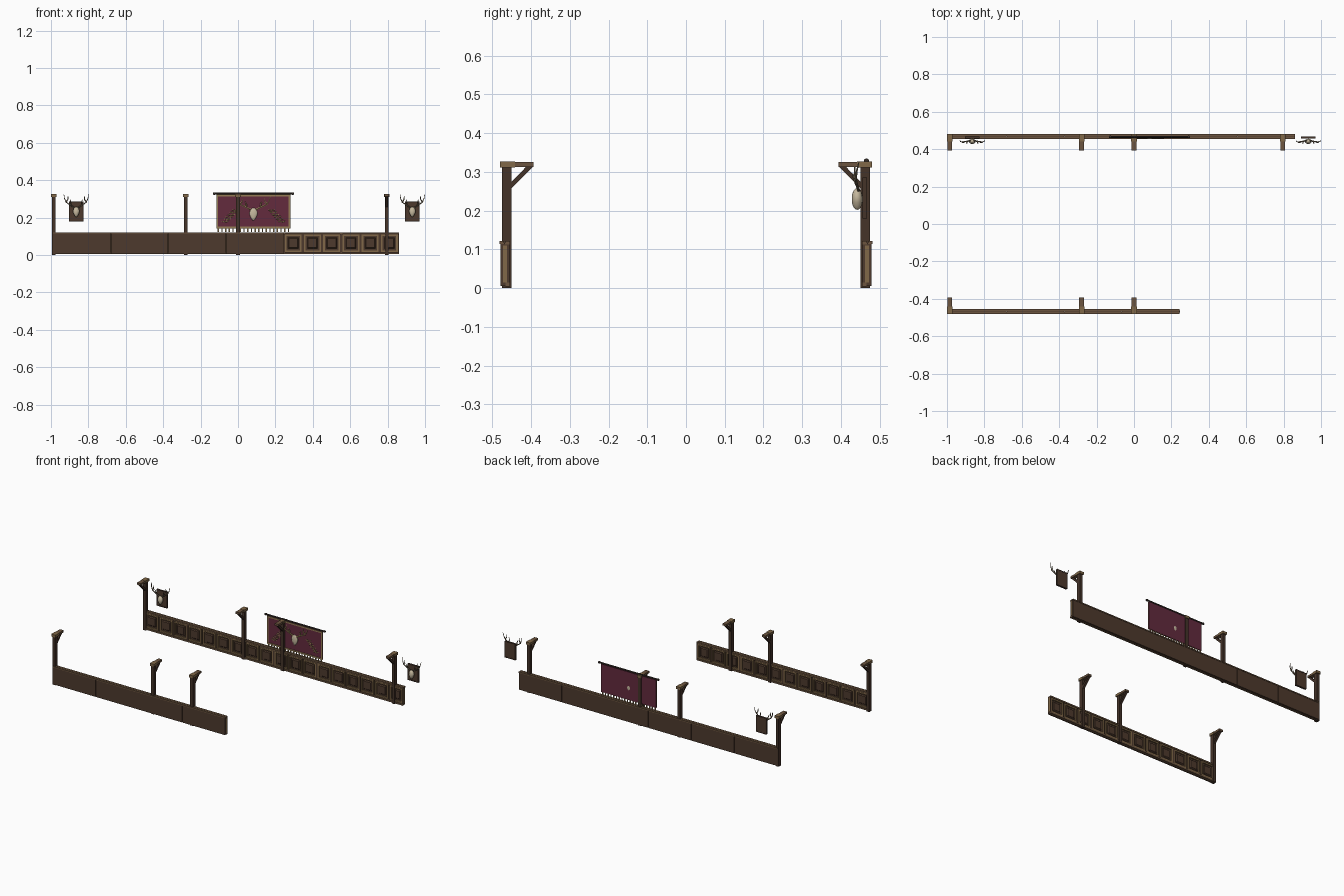
import bpy, bmesh, math
from mathutils import Vector, Matrix

cube = bpy.data.objects.get("Cube")
if cube:
    bpy.data.objects.remove(cube)


def make_mat(name, r, g, b):
    m = bpy.data.materials.new(name)
    m.use_nodes = True
    m.diffuse_color = (r, g, b, 1)
    m.node_tree.nodes["Principled BSDF"].inputs["Base Color"].default_value = (r, g, b, 1)
    return m


PLANK = make_mat("plank brown", .075, .042, .026)
POST = make_mat("dark post brown", .058, .033, .022)
RAIL = make_mat("rail brown", .15, .09, .05)
TRIM = make_mat("golden oak", .22, .14, .065)
CLOTH = make_mat("maroon cloth", .125, .024, .048)
GOLD = make_mat("old gold", .30, .20, .09)
BONE = make_mat("bone", .56, .48, .34)
ANTLER = make_mat("antler", .20, .155, .10)
IRON = make_mat("dark rod", .035, .025, .02)


def finish(bm, name, mat):
    bmesh.ops.recalc_face_normals(bm, faces=bm.faces)
    me = bpy.data.meshes.new(name)
    bm.to_mesh(me)
    bm.free()
    me.materials.append(mat)
    ob = bpy.data.objects.new(name, me)
    bpy.context.collection.objects.link(ob)
    return ob


def add_box(bm, x, y, z):
    """Box from three (low, high) ranges."""
    vs = bmesh.ops.create_cube(bm, size=1)["verts"]
    for v in vs:
        for i, (a, b) in enumerate((x, y, z)):
            v.co[i] = (a + b) / 2 + v.co[i] * (b - a)
    return vs


def boxes(name, mat, items):
    bm = bmesh.new()
    for it in items:
        add_box(bm, *it)
    return finish(bm, name, mat)


def frame(x, y, z, w):
    """Four bars around a rectangle."""
    (a, b), (c, d) = x, z
    return [((a, b), y, (c, c + w)), ((a, b), y, (d - w, d)),
            ((a, a + w), y, (c + w, d - w)), ((b - w, b), y, (c + w, d - w))]


def flip(ob, side):
    """Turn a back-side part into the matching front-side part."""
    if side < 0:
        ob.data.transform(Matrix.Scale(-1, 4, (0, 1, 0)))
        ob.data.flip_normals()


def smooth(ob):
    bpy.ops.object.select_all(action='DESELECT')
    ob.select_set(True)
    bpy.context.view_layer.objects.active = ob
    bpy.ops.object.shade_smooth_by_angle(angle=math.radians(50))


SECTION, START = .3085, -.99


# Panelled wall: plain outside, three framed panels per section inside
def wall(label, count, side):
    body, rails, trims, strips = [], [], [], []
    fields = bmesh.new()
    pitch = SECTION / 3
    for i in range(count):
        x0 = START + i * SECTION
        x1 = x0 + SECTION
        body.append(((x0 + .0012, x1 - .0012), (.465, .479), (.005, .116)))
        rails += [((x0, x1), (.455, .468), (.112, .121)),
                  ((x0, x1), (.470, .481), (.114, .121)),
                  ((x0, x1), (.454, .466), (.004, .014))]
        for x in (x0, x1 - .006):
            strips.append(((x, x + .006), (.456, .466), (.014, .112)))
        for k in range(3):
            p = x0 + k * pitch
            a, b = p + .006, p + pitch - .006
            trims += frame((a, b), (.457, .466), (.016, .110), .009)
            # raised centre field with sloping sides
            vs = add_box(fields, (a + .017, b - .017), (.459, .466), (.033, .093))
            mid = Vector(((a + b) / 2, 0, .063))
            for v in vs:
                if v.co.y < .46:
                    v.co.x = mid.x + (v.co.x - mid.x) * .8
                    v.co.z = mid.z + (v.co.z - mid.z) * .8
    end = START + count * SECTION
    for x in (START, end):
        trims.append(((x - .001, x + .001), (.462, .472), (.015, .110)))
    for ob in (boxes(label + "_wall_planks", PLANK, body),
               boxes(label + "_wall_rails", RAIL, rails),
               boxes(label + "_wall_stiles", PLANK, strips),
               boxes(label + "_wall_panel_frames", TRIM, trims),
               finish(fields, label + "_wall_raised_fields", PLANK)):
        flip(ob, side)


# Post with an inward bracket arm and diagonal brace
def post(label, x, side):
    column = boxes(label + "_column", POST, [((x - .01, x + .01), (.451, .475), (0, .313))])
    arm = boxes(label + "_arm", RAIL, [((x - .013, x + .013), (.394, .46), (.313, .326))])
    cap = boxes(label + "_cap", TRIM, [((x - .015, x + .015), (.442, .480), (.311, .327))])
    bm = bmesh.new()
    pts = [(.452, .256), (.452, .273), (.413, .313), (.396, .313)]
    f = bm.faces.new([bm.verts.new((x - .007, y, z)) for y, z in pts])
    ext = bmesh.ops.extrude_face_region(bm, geom=[f])["geom"]
    bmesh.ops.translate(bm, vec=(.014, 0, 0),
                        verts=[g for g in ext if isinstance(g, bmesh.types.BMVert)])
    brace = finish(bm, label + "_brace", POST)
    for ob in (column, arm, cap, brace):
        flip(ob, side)


# Tapered tubes, converted to mesh
def tubes(name, mat, paths, radius):
    cu = bpy.data.curves.new(name, 'CURVE')
    cu.dimensions = '3D'
    cu.bevel_depth = radius
    cu.bevel_resolution = 1
    cu.use_fill_caps = True
    for path in paths:
        sp = cu.splines.new('POLY')
        sp.points.add(len(path) - 1)
        for i, p in enumerate(path):
            sp.points[i].co = (*p, 1)
            sp.points[i].radius = 1 - .65 * i / (len(path) - 1)
    tmp = bpy.data.objects.new(name + "_path", cu)
    me = bpy.data.meshes.new_from_object(tmp)
    bpy.data.objects.remove(tmp)
    me.materials.clear()
    me.materials.append(mat)
    ob = bpy.data.objects.new(name, me)
    bpy.context.collection.objects.link(ob)
    smooth(ob)


def skull(name, x, y, z, half_w, half_d, half_h):
    bm = bmesh.new()
    bmesh.ops.create_uvsphere(bm, u_segments=14, v_segments=10, radius=1)
    for v in bm.verts:
        t = 1 if v.co.z > 0 else 1 + .4 * v.co.z
        v.co = Vector((x + v.co.x * half_w * t, y + v.co.y * half_d, z + v.co.z * half_h))
    smooth(finish(bm, name, BONE))


# Antler beam and tines, in units of full spread and height
BEAM = [(.15, 0, 0), (.5, -.1, .22), (.82, -.15, .42), (.95, -.1, .7), (1, 0, 1)]
TINES = [[(.45, -.1, .2), (.42, -.25, .42), (.5, -.3, .6)],
         [(.82, -.15, .42), (.68, -.2, .62), (.66, -.2, .86)]]


def antlers(name, mat, x, y, z, spread, height, depth, radius):
    paths = [[(x + s * a * spread, y + b * depth, z + c * height) for a, b, c in p]
             for s in (-1, 1) for p in [BEAM] + TINES]
    tubes(name, mat, paths, radius)


# Mounted skull on a plaque
def trophy(label, x):
    boxes(label + "_plaque", PLANK, [((x - .037, x + .037), (.458, .467), (.181, .284))])
    boxes(label + "_plaque_edge", POST, frame((x - .038, x + .038), (.456, .468), (.18, .285), .006))
    skull(label + "_skull", x, .442, .230, .018, .014, .028)
    antlers(label + "_antlers", ANTLER, x, .446, .252, .066, .072, .05, .0042)


# Hanging banner with border, fringe and emblem
def banner():
    x0, x1, z0, z1 = -.115, .28, .142, .322
    mid = (x0 + x1) / 2
    boxes("banner_cloth", CLOTH, [((x0, x1), (.464, .469), (z0, z1))])
    boxes("banner_border", GOLD, frame((x0, x1), (.461, .4645), (z0, z1), .009))
    n = 20
    step = (x1 - x0) / n
    boxes("banner_fringe", GOLD, [((x0 + (i + .3) * step, x0 + (i + .65) * step), (.464, .468),
                                   (.124, z0)) for i in range(n)])
    bm = bmesh.new()
    for x, r, length in ((mid, .005, .434), (x0 - .012, .007, .008), (x1 + .012, .007, .008)):
        mat = Matrix.Translation((x, .466, .328)) @ Matrix.Rotation(math.pi / 2, 4, 'Y')
        bmesh.ops.create_cone(bm, cap_ends=True, segments=10, radius1=r, radius2=r,
                              depth=length, matrix=mat)
    smooth(finish(bm, "banner_rod", IRON))
    skull("emblem_skull", mid, .462, .218, .022, .008, .034)
    antlers("emblem_antlers", GOLD, mid, .463, .242, .09, .07, .01, .005)
    # leafy sprigs either side
    stems, leaves = [], bmesh.new()
    for s in (-1, 1):
        a, b = Vector((mid + s * .155, .463, .172)), Vector((mid + s * .09, .463, .245))
        stems.append([a, b])
        for i in range(6):
            p = a.lerp(b, (i + .4) / 6)
            for d in (-1, 1):
                m = (Matrix.Translation(p + Vector((d * .010, 0, .002)))
                     @ Matrix.Rotation(-d * .25, 4, 'Y') @ Matrix.Diagonal((.011, .003, .004, 1)))
                bmesh.ops.create_icosphere(leaves, subdivisions=1, radius=1, matrix=m)
    tubes("sprig_stems", GOLD, stems, .002)
    finish(leaves, "sprig_leaves", GOLD)


wall("back", 6, 1)
wall("front", 4, -1)
for i, x in enumerate((-.985, -.28, 0, .795)):
    post(f"back_post_{i + 1}", x, 1)
    if i < 3:
        post(f"front_post_{i + 1}", x, -1)
trophy("right_trophy", -.865)
trophy("left_trophy", .932)
banner()
